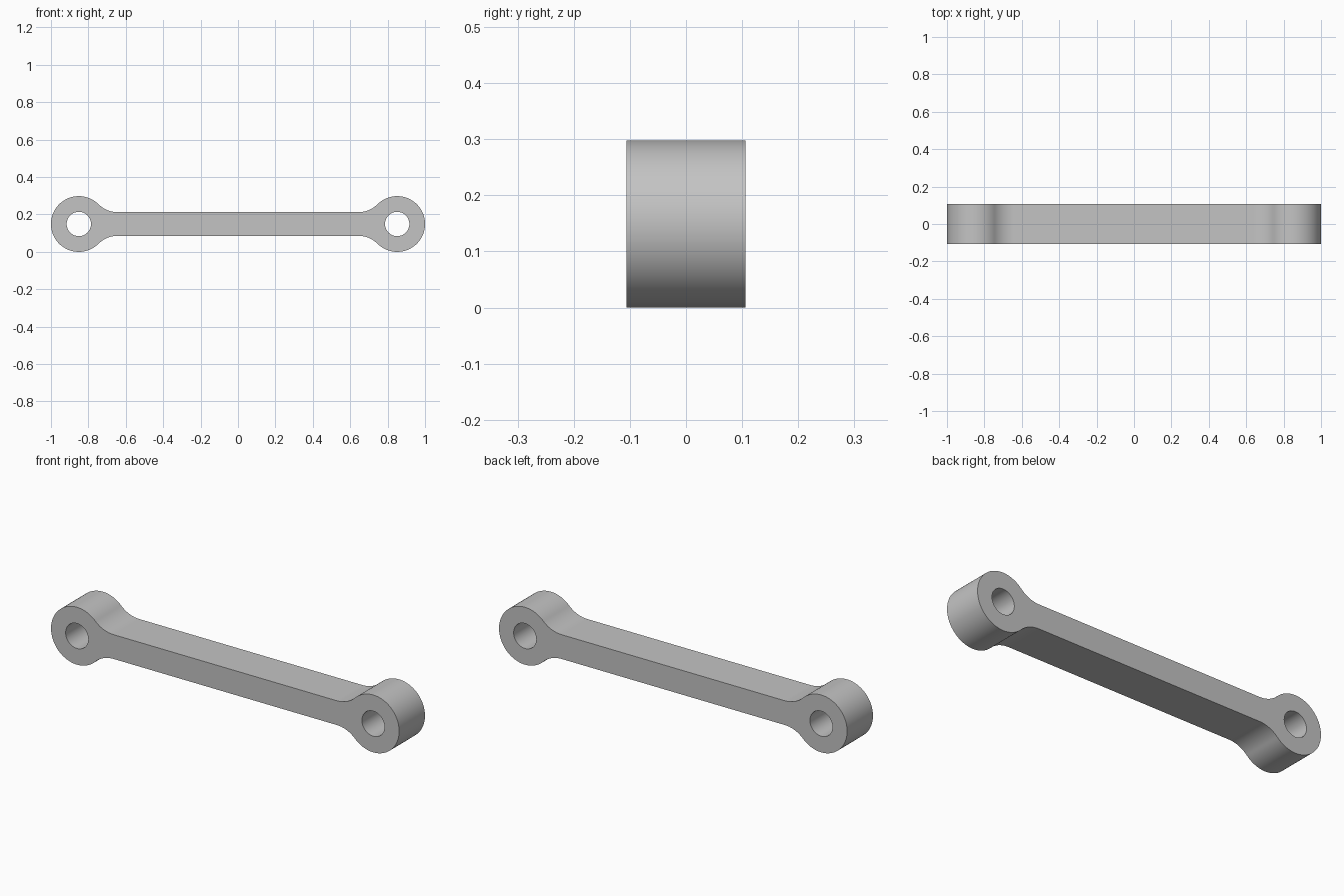
import bpy, bmesh
from math import pi, sin, cos, sqrt, atan2, radians

cube = bpy.data.objects.get("Cube")
if cube:
    bpy.data.objects.remove(cube, do_unlink=True)

EYE_R = 0.149       # outer radius of each end eye, also the fillet radius
HOLE_R = 0.065
BAR_HALF = 0.063    # half height of the bar
HALF_DEPTH = 0.106
EYE_X = 1 - EYE_R

# Fillet circle tangent to both the eye and the bar
run = sqrt((2 * EYE_R) ** 2 - (BAR_HALF + EYE_R) ** 2)
tangent = atan2(BAR_HALF + EYE_R, run)


def arc(cx, cy, r, a0, a1, n):
    return [(cx + r * cos(a0 + (a1 - a0) * i / n),
             cy + r * sin(a0 + (a1 - a0) * i / n)) for i in range(n + 1)]


# Outline: +x eye from its tip, fillet down to the bar, then mirrored
quarter = arc(EYE_X, 0, EYE_R, 0, pi - tangent, 40)
quarter += arc(EYE_X - run, BAR_HALF + EYE_R, EYE_R, -tangent, -pi / 2, 20)[1:]
upper = quarter + [(-x, y) for x, y in reversed(quarter)]
outline = upper + [(x, -y) for x, y in reversed(upper[1:-1])]
holes = [arc(s * EYE_X, 0, HOLE_R, 0, 2 * pi, 64)[:-1] for s in (-1, 1)]

# Filled profile with two bores, extruded through the depth
curve = bpy.data.curves.new("link_profile", "CURVE")
curve.dimensions = "2D"
curve.fill_mode = "BOTH"
curve.extrude = HALF_DEPTH
for loop in [outline] + holes:
    spline = curve.splines.new("POLY")
    spline.points.add(len(loop) - 1)
    for p, (x, y) in zip(spline.points, loop):
        p.co = (x, y, 0, 1)
    spline.use_cyclic_u = True

link = bpy.data.objects.new("connecting_link", curve)
bpy.context.collection.objects.link(link)
link.rotation_euler.x = pi / 2
link.location.z = EYE_R
bpy.ops.object.select_all(action="DESELECT")
link.select_set(True)
bpy.context.view_layer.objects.active = link
bpy.ops.object.convert(target="MESH")
bpy.ops.object.transform_apply(location=True, rotation=True, scale=True)

# Weld caps to walls and tidy the flat faces
bm = bmesh.new()
bm.from_mesh(link.data)
bmesh.ops.remove_doubles(bm, verts=bm.verts, dist=1e-5)
bmesh.ops.recalc_face_normals(bm, faces=bm.faces)
bm.to_mesh(link.data)
bm.free()
bpy.ops.object.shade_smooth_by_angle(angle=radians(30))

# Single plain grey
grey = bpy.data.materials.new("plain_grey")
grey.use_nodes = True
colour = (0.55, 0.55, 0.55, 1)
grey.diffuse_color = colour
grey.node_tree.nodes["Principled BSDF"].inputs["Base Color"].default_value = colour
link.data.materials.clear()
link.data.materials.append(grey)
